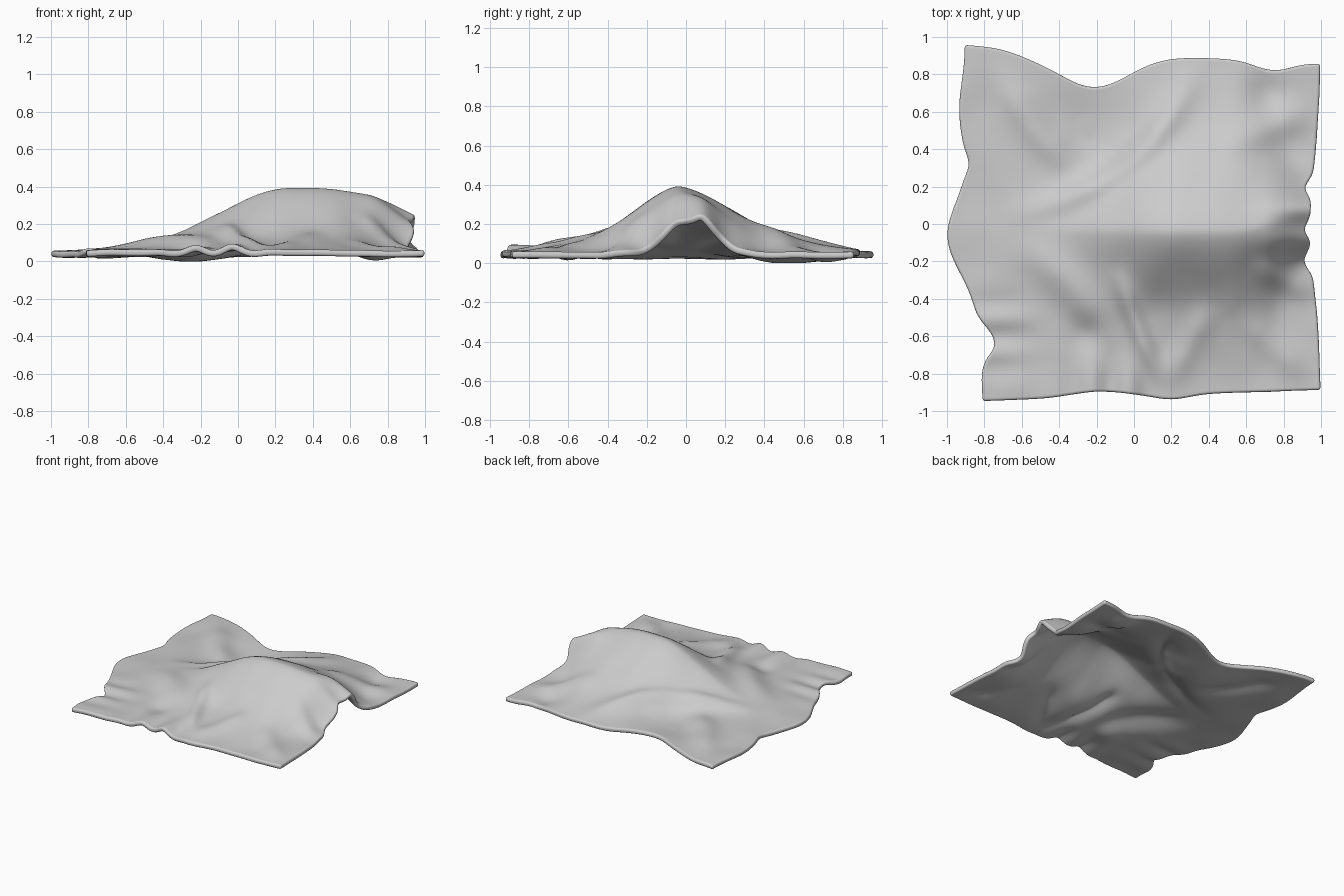
import bpy, bmesh, math
from mathutils import Vector, noise

if "Cube" in bpy.data.objects:
    bpy.data.objects.remove(bpy.data.objects["Cube"])

N = 100

def bump(t, c, w):
    return math.exp(-((t - c) / w) ** 2)

def lerp(a, b, t):
    return a + (b - a) * t

def ease(a, b, t):
    """0 below a, 1 above b, smooth between."""
    t = min(1, max(0, (t - a) / (b - a)))
    return t * t * (3 - 2 * t)

# Cloth outline: straight sides between the corners plus a few bows and ripples
def back_y(x):
    return lerp(.957, .857, (x + .9) / 1.89) - .19 * bump(x, -.22, .27) - .05 * bump(x, .74, .13) - .02 * bump(x, -.55, .15)

def front_y(x):
    return lerp(-.947, -.887, (x + .81) / 1.8) + .03 * bump(x, -.2, .2) - .025 * bump(x, .2, .13)

def right_x(y):
    return .998 - .05 * bump(y, 0, .5) - .04 * bump(y, -.2, .06) - .03 * bump(y, -.03, .05) - .035 * bump(y, .2, .05)

def left_x(y):
    return (lerp(-.81, -.9, (y + .945) / 1.895) - .145 * bump(y, -.07, .27) + .08 * bump(y, -.63, .1)
            - .05 * bump(y, .58, .25) + .02 * bump(y, .32, .07))

# Main hump: a crest along x falling away to the front and the back
def hump(x, y):
    crest = .085 * ease(-.95, -.15, x) + .25 * ease(-.45, .28, x) - .045 * ease(.4, .85, x) - .13 * ease(.7, 1.05, x)
    d = y + .04 - .08 * ease(.5, .95, x)
    if d > 0:
        w = .22 + .23 * ease(-.4, .3, x) - .3 * ease(.5, .97, x)
    else:
        w = .36 - .18 * ease(.5, .97, x)
    return crest * math.exp(-(abs(d) / w) ** (1.6 + .5 * ease(.6, .95, x)))

# Folds: start, middle, end of a bent crease, then width and height
folds = [
    ((.34, .9), (.12, .17), (-.75, .03), .07, .04),
    ((-.75, .92), (-.58, .45), (-.25, .27), .09, .03),
    ((-.1, -.2), (-.02, -.5), (.17, -.9), .055, .04),
    ((-.65, -.05), (-.25, -.35), (-.1, -.72), .1, .035),
    ((.2, -.9), (.27, -.6), (.45, -.42), .07, .022),
    ((.55, -.45), (.72, -.65), (.98, -.85), .08, .022),
    ((.4, .38), (.7, .5), (1, .64), .09, .025),
    ((.6, -.2), (.8, -.28), (1, -.42), .07, .025),
]
# Soft hollows: centre, radius, depth
hollows = [(-.2, .5, .24, .03), (.15, -.42, .14, .03), (-.25, -.58, .1, .03), (.72, .7, .1, .02)]

def bend(a, b, c):
    """Points along a curve bent towards b."""
    return [Vector(a) * (1 - t) ** 2 + Vector(b) * 2 * t * (1 - t) + Vector(c) * t * t
            for t in (k / 8 for k in range(9))]

creases = [(bend(a, b, c), w, h) for a, b, c, w, h in folds]

def fold(path, w, p):
    """Strength of a crease at p, fading out at both ends."""
    best, along = 9, 0
    for k, (a, b) in enumerate(zip(path, path[1:])):
        e = b - a
        t = min(1, max(0, (p - a).dot(e) / e.length_squared))
        d = (p - a - e * t).length_squared
        if d < best:
            best, along = d, (k + t) / 8
    return math.exp(-best / w ** 2) * ease(0, .35, along) * ease(1, .65, along)

def height(x, y):
    p = Vector((x, y))
    z = .058 + hump(x, y)
    calm = 1 - .75 * bump(y, -.04, .12) * bump(x, .35, .4)
    for path, w, h in creases:
        z += h * calm * fold(path, w, p)
    for cx, cy, r, h in hollows:
        z -= h * bump(x, cx, r) * bump(y, cy, r)
    # gathers at the front hem, the left side and the open right end
    z += .02 * (1 + math.cos(29 * (x + .02))) * bump(x, -.12, .22) * bump(y, -.88, .17)
    z += .012 * math.cos(32 * (y + .5)) * bump(x, -.75, .18) * bump(y, -.6, .2)
    z += .022 * math.cos(29 * (y - .11)) * bump(x, .93, .2) * bump(y, 0, .22)
    # fine wrinkles
    z += .009 * calm * noise.noise(Vector((x * 5, y * 4, 3.1)))
    return max(z, .034)

# Cloth sheet: a grid blended between its four sides
def sheet_point(u, v):
    x = lerp(lerp(-.81, .99, u), lerp(-.9, .99, u), v)
    y = lerp(lerp(-.945, .95, v), lerp(-.885, .855, v), u)
    y2 = lerp(front_y(x), back_y(x), v)
    x2 = lerp(left_x(y), right_x(y), u)
    return x2, y2, height(x2, y2)

bm = bmesh.new()
rows = [[bm.verts.new(sheet_point(i / N, j / N)) for i in range(N + 1)] for j in range(N + 1)]
for a, b in zip(rows, rows[1:]):
    for i in range(N):
        bm.faces.new((a[i], a[i + 1], b[i + 1], b[i]))
mesh = bpy.data.meshes.new("draped_cloth")
bm.to_mesh(mesh)
bm.free()
cloth = bpy.data.objects.new("draped_cloth", mesh)
bpy.context.collection.objects.link(cloth)

# Smooth shading, then cloth thickness with a rounded hem
bpy.context.view_layer.objects.active = cloth
cloth.select_set(True)
bpy.ops.object.shade_smooth()
solid = cloth.modifiers.new("thickness", 'SOLIDIFY')
solid.thickness = .034
solid.offset = -1
hem = cloth.modifiers.new("hem", 'BEVEL')
hem.width = .013
hem.segments = 3
hem.limit_method = 'ANGLE'
hem.angle_limit = math.radians(60)
